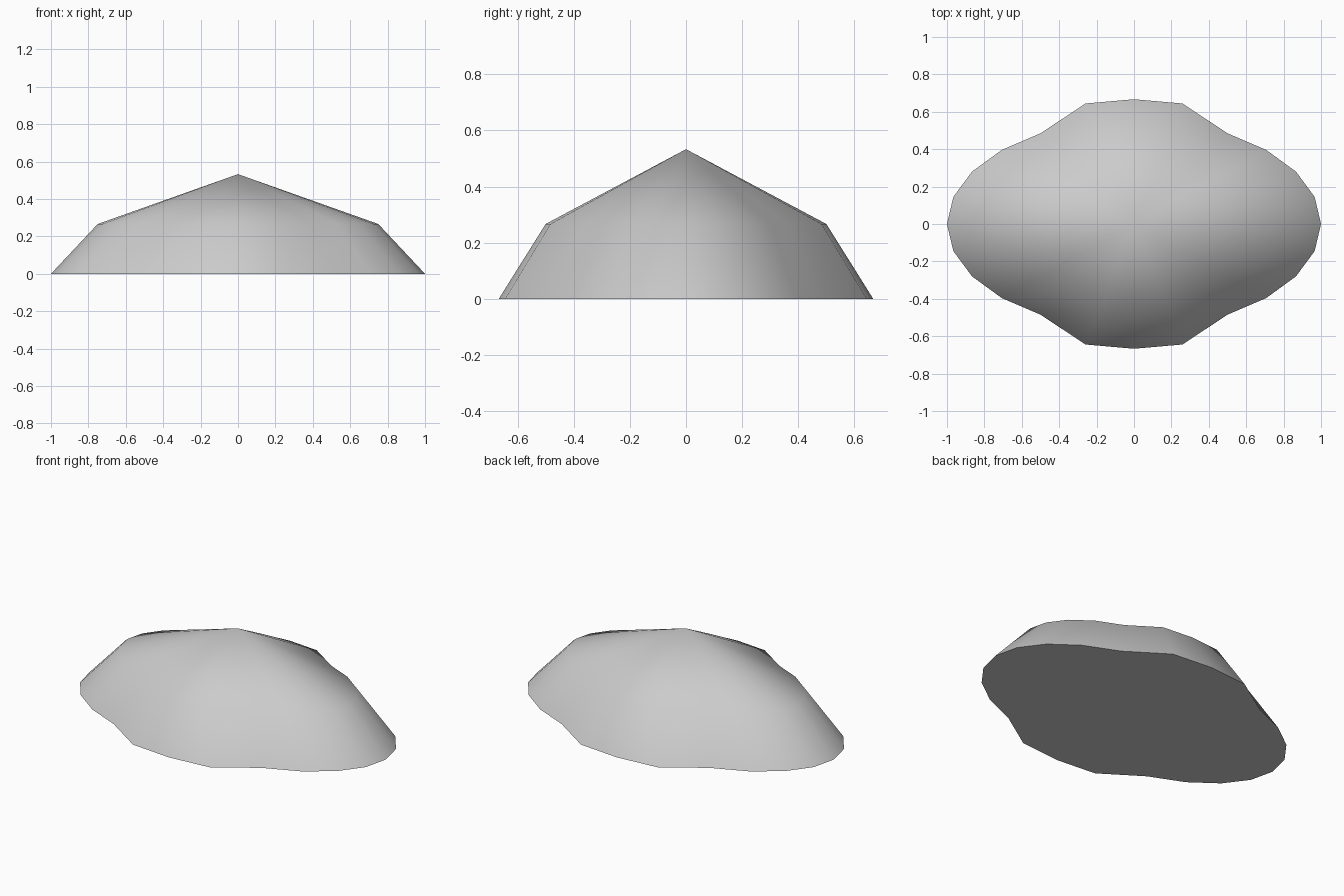
import bpy, bmesh
from math import sin, cos, radians, pi

cube = bpy.data.objects.get("Cube")
if cube:
    bpy.data.objects.remove(cube, do_unlink=True)

SEGMENTS = 24
LENGTH, END_WIDTH, MIDDLE_WIDTH = 1.0, 0.56, 0.667
HEIGHT = 0.533

# Single plain grey
grey = bpy.data.materials.new("plain grey")
grey.use_nodes = True
colour = (0.6, 0.6, 0.6, 1)
grey.diffuse_color = colour
grey.node_tree.nodes["Principled BSDF"].inputs["Base Color"].default_value = colour


def ring(bm, scale, z):
    """Long oval outline that bulges across its middle."""
    verts = []
    for i in range(SEGMENTS):
        a = 2 * pi * i / SEGMENTS
        width = MIDDLE_WIDTH if abs(cos(a)) < cos(radians(65)) else END_WIDTH
        verts.append(bm.verts.new((LENGTH * cos(a) * scale, width * sin(a) * scale, z)))
    return verts


# Mound: flat base, sloping skirt and a shallow peaked cap
bm = bmesh.new()
base = ring(bm, 1.0, 0)
shoulder = ring(bm, 0.75, HEIGHT / 2)
peak = bm.verts.new((0, 0, HEIGHT))
bm.faces.new(base[::-1])
for i in range(SEGMENTS):
    j = (i + 1) % SEGMENTS
    bm.faces.new((base[i], base[j], shoulder[j], shoulder[i]))
    bm.faces.new((shoulder[i], shoulder[j], peak))
mesh = bpy.data.meshes.new("mound")
bm.to_mesh(mesh)
bm.free()
mesh.materials.append(grey)

mound = bpy.data.objects.new("mound", mesh)
bpy.context.collection.objects.link(mound)
bpy.ops.object.select_all(action='DESELECT')
mound.select_set(True)
bpy.context.view_layer.objects.active = mound
bpy.ops.object.shade_smooth_by_angle(angle=radians(30))
